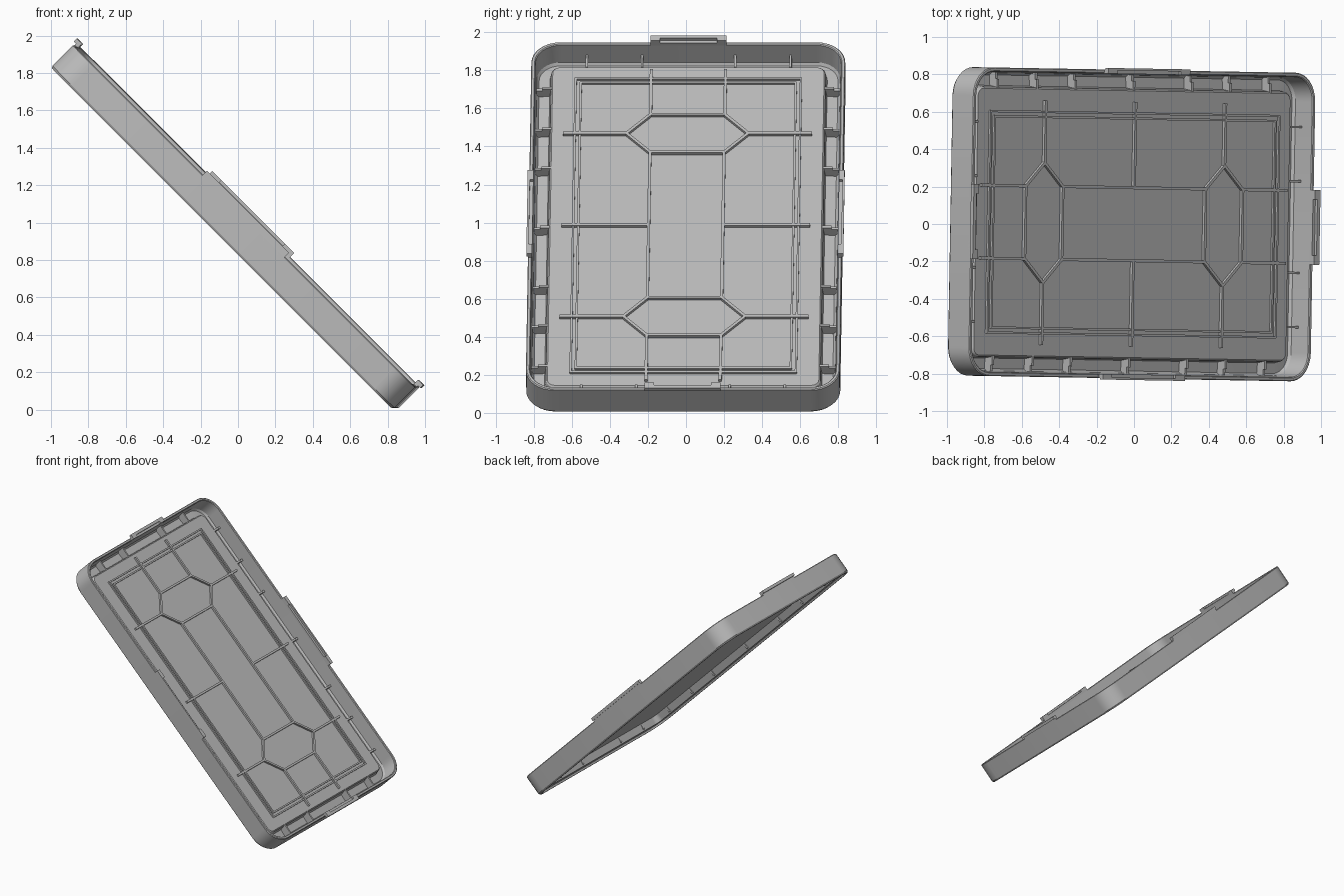
import bpy, bmesh, math
from mathutils import Matrix, Vector

cube = bpy.data.objects.get("Cube")
if cube:
    bpy.data.objects.remove(cube, do_unlink=True)

grey = bpy.data.materials.new("grey plastic")
grey.use_nodes = True
grey.diffuse_color = (0.5, 0.5, 0.5, 1)
grey.node_tree.nodes["Principled BSDF"].inputs["Base Color"].default_value = (0.5, 0.5, 0.5, 1)

# The tray is built flat (x long, y wide, z deep), then leaned and turned slightly
POSE = (Matrix.Translation((-0.074, 0, 0.916))
        @ Matrix.Rotation(math.radians(-1), 4, 'Z')
        @ Matrix.Rotation(math.radians(45), 4, 'Y'))
PANEL = 0.09


def finish(bm, name, smooth=False):
    bmesh.ops.recalc_face_normals(bm, faces=bm.faces)
    mesh = bpy.data.meshes.new(name)
    bm.to_mesh(mesh)
    bm.free()
    mesh.materials.append(grey)
    obj = bpy.data.objects.new(name, mesh)
    bpy.context.collection.objects.link(obj)
    obj.matrix_world = POSE
    if smooth:
        bpy.ops.object.select_all(action='DESELECT')
        obj.select_set(True)
        bpy.context.view_layer.objects.active = obj
        bpy.ops.object.shade_smooth_by_angle(angle=math.radians(30))
    return obj


def box(bm, x0, x1, y0, y1, z0, z1):
    size = Matrix.Diagonal((abs(x1 - x0), abs(y1 - y0), z1 - z0, 1))
    mid = Matrix.Translation(((x0 + x1) / 2, (y0 + y1) / 2, (z0 + z1) / 2))
    bmesh.ops.create_cube(bm, size=1, matrix=mid @ size)


def bar(bm, p, q, width=0.016, height=0.016):
    p, q = Vector(p), Vector(q)
    d = q - p
    m = (Matrix.Translation(((p.x + q.x) / 2, (p.y + q.y) / 2, PANEL + height / 2 - 0.003))
         @ Matrix.Rotation(math.atan2(d.y, d.x), 4, 'Z')
         @ Matrix.Diagonal((d.length + width / 2, width, height + 0.006, 1)))
    bmesh.ops.create_cube(bm, size=1, matrix=m)


def ring(bm, hx, hy, r, z, steps=8):
    verts = []
    for k, (sx, sy) in enumerate(((1, 1), (-1, 1), (-1, -1), (1, -1))):
        for i in range(steps + 1):
            a = math.pi / 2 * (k + i / steps)
            verts.append(bm.verts.new((sx * (hx - r) + r * math.cos(a),
                                       sy * (hy - r) + r * math.sin(a), z)))
    return verts


# Shell: rounded rectangles lofted from the raised panel, over the wall, to the underside
# Each entry is inset from the outer wall, corner radius, height
profile = [(0.112, 0.04, PANEL), (0.104, 0.05, 0.082), (0.096, 0.055, 0.034),
           (0.04, 0.11, 0.03), (0.028, 0.125, 0.045), (0.022, 0.13, 0.165),
           (0.017, 0.135, 0.17), (0.004, 0.15, 0.17), (0, 0.15, 0.165),
           (0, 0.15, 0.012), (0.008, 0.145, 0), (0.022, 0.13, 0),
           (0.026, 0.125, 0.015), (0.1, 0.05, 0.015), (0.112, 0.04, 0.072)]
bm = bmesh.new()
rings = [ring(bm, 1.2925 - i, 0.825 - i, r, z) for i, r, z in profile]
for a, b in zip(rings, rings[1:]):
    for j in range(len(a)):
        k = (j + 1) % len(a)
        bm.faces.new((a[j], a[k], b[k], b[j]))
bm.faces.new(rings[0])
bm.faces.new(rings[-1])
finish(bm, "tray_shell", smooth=True)

# Double ridge around the panel
bm = bmesh.new()
for hx, hy in ((1.09, 0.592), (1.06, 0.565)):
    for s in (-1, 1):
        bar(bm, (s * hx, -hy), (s * hx, hy), 0.012, 0.012)
        bar(bm, (-hx, s * hy), (hx, s * hy), 0.012, 0.012)
finish(bm, "panel_frame")

# Ribs: two hexagons joined by straight ribs
bm = bmesh.new()
for sy in (-1, 1):
    bar(bm, (0, sy * 0.195), (0, sy * 0.65))
    bar(bm, (-0.54, sy * 0.195), (0.54, sy * 0.195))
    for sx in (-1, 1):
        bar(bm, (sx * 0.68, sy * 0.32), (sx * 0.68, sy * 0.65))
        bar(bm, (sx * 0.82, sy * 0.195), (sx * 1.15, sy * 0.195))
        for x in (0.54, 0.82):
            bar(bm, (sx * x, 0), (sx * x, sy * 0.195))
            bar(bm, (sx * x, sy * 0.195), (sx * 0.68, sy * 0.32))
finish(bm, "panel_ribs")

# Fins bridging the channel between wall and panel
bm = bmesh.new()
for s in (-1, 1):
    for x in (-1.03, -0.73, -0.44, 0, 0.44, 0.73, 1.03):
        box(bm, x - 0.008, x + 0.008, s * 0.71, s * 0.81, 0.025, 0.076)
        box(bm, x - 0.008, x + 0.008, s * 0.71, s * 0.765, 0.07, 0.088)
    for y in (-0.535, -0.245, 0.245, 0.535):
        box(bm, s * 1.18, s * 1.275, y - 0.006, y + 0.006, 0.025, 0.096)
finish(bm, "channel_fins")


# Latch tabs on the rim: a step, two cheeks and an outward lip
def tab(name, across, edge, half, flare, slot):
    bm = bmesh.new()
    for s in (-1, 1):
        def piece(a0, a1, b0, b1, z0, z1):
            if across:
                box(bm, s * b0, s * b1, a0, a1, z0, z1)
            else:
                box(bm, a0, a1, s * b0, s * b1, z0, z1)
        piece(-half, half, edge - 0.022, edge, 0.15, 0.184)
        piece(-half, half, edge - 0.004, edge + flare, 0.178, 0.2)
        for t in (-1, 1):
            piece(*sorted((t * slot, t * half)), edge - 0.022, edge, 0.18, 0.2)
    finish(bm, name)


tab("end_tabs", True, 1.2925, 0.2, 0.018, 0.15)
tab("side_tabs", False, 0.825, 0.31, 0.008, 0.24)
